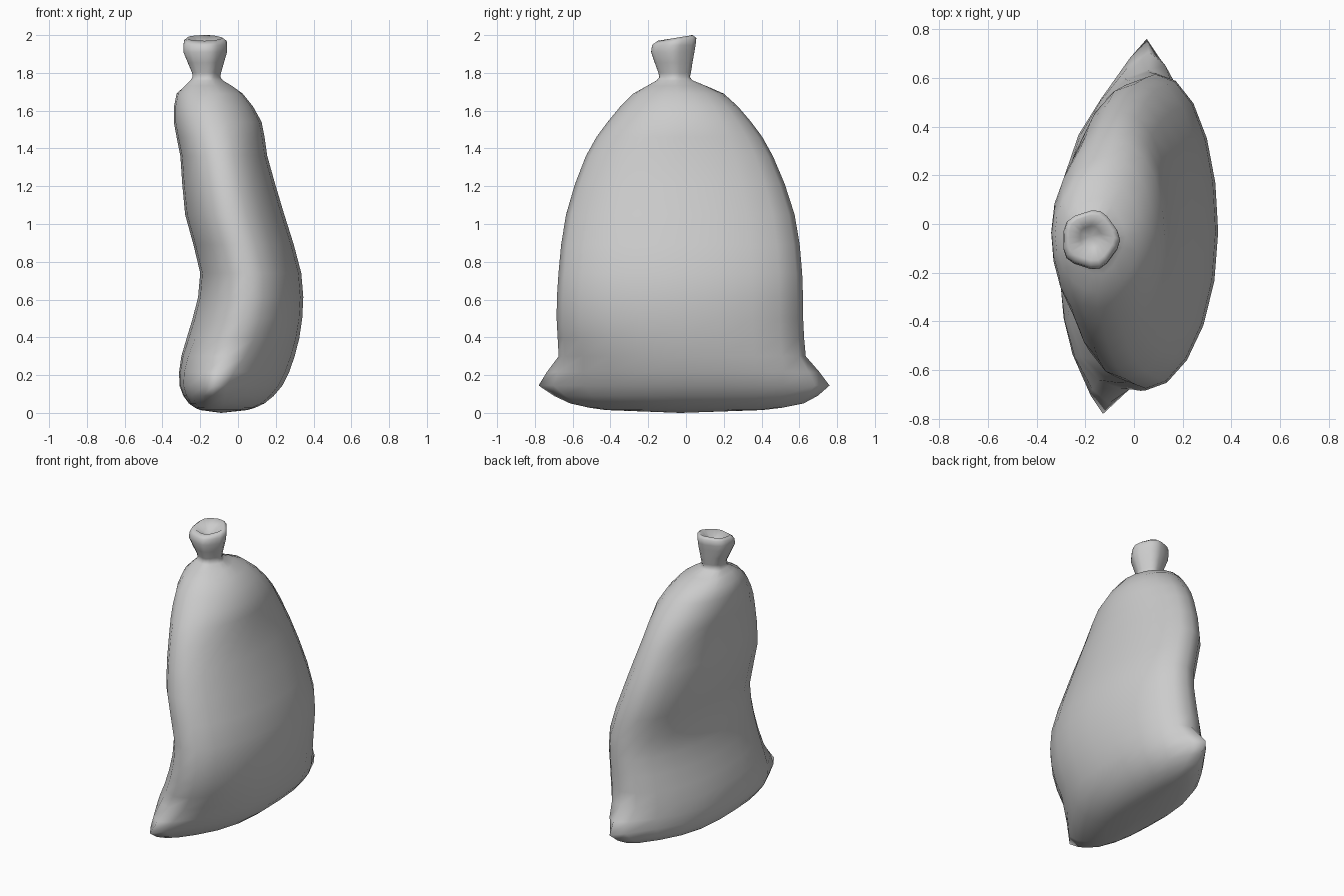
import bpy, bmesh, math

if "Cube" in bpy.data.objects:
    bpy.data.objects.remove(bpy.data.objects["Cube"])

N = 20
# side and front silhouettes: z, x min, x max, y min, y max
KEYS = [
    (0.015, -0.20, 0.05, -0.40, 0.38),
    (0.05, -0.26, 0.14, -0.56, 0.57),
    (0.145, -0.31, 0.235, -0.65, 0.63),
    (0.30, -0.30, 0.30, -0.67, 0.63),
    (0.50, -0.24, 0.34, -0.685, 0.62),
    (0.74, -0.20, 0.335, -0.675, 0.615),
    (1.05, -0.28, 0.245, -0.635, 0.575),
    (1.36, -0.305, 0.155, -0.53, 0.46),
    (1.54, -0.34, 0.125, -0.415, 0.345),
    (1.69, -0.325, 0.025, -0.28, 0.20),
    (1.76, -0.26, -0.08, -0.16, 0.04),
    (1.80, -0.25, -0.09, -0.15, 0.03),
    (1.91, -0.30, -0.058, -0.19, 0.05),
    (1.97, -0.295, -0.06, -0.175, 0.06),
]


def smooth_rings(keys):
    """Add a curved halfway ring between every two keys."""
    out = [keys[0]]
    for i in range(len(keys) - 1):
        p, a, b = keys[max(i - 1, 0)], keys[i], keys[i + 1]
        q = keys[min(i + 2, len(keys) - 1)]
        out.append([(9 * (v + w) - u - x) / 16 for u, v, w, x in zip(p, a, b, q)])
        out.append(b)
    return out


def ring_points(z, x0, x1, y0, y1):
    cx, cy, hx, hy = (x0 + x1) / 2, (y0 + y1) / 2, (x1 - x0) / 2, (y1 - y0) / 2
    pull = max(0, 1 - abs(z - 0.145) / 0.16)      # bottom corners
    shear = 0.02 + 0.07 * math.exp(-((z - 0.15) / 0.2) ** 2) if z < 1.65 else 0
    pleat = 0.09 if z > 1.7 else 0                # gathers at the tied neck
    tilt = 0.015 if z > 1.96 else 0               # slanted mouth
    pts = []
    for i in range(N):
        t = 2 * math.pi * i / N
        c, s = math.cos(t), math.sin(t)
        r = 1 - pleat * (0.5 - 0.5 * math.cos(5 * t))
        w = pull * max(0, (abs(s) - 0.75) / 0.25) ** 2
        pts.append((cx + hx * c * r * (1 - 0.45 * w) + shear * s * abs(s),
                    cy + hy * s * r + math.copysign(0.13 * w, s),
                    z + tilt * s))
    return pts


# mouth: the last ring turned inwards
rings = [ring_points(*k) for k in smooth_rings(KEYS)]
MX, MY = -0.178, -0.05
for scale, dz in ((0.82, 0.015), (0.4, -0.025)):
    rings.append([(MX + (x - MX) * scale, MY + (y - MY) * scale, z + dz)
                  for x, y, z in rings[len(KEYS) * 2 - 2]])

# sack body: lofted from the base to the gathered mouth
bm = bmesh.new()
loops = [[bm.verts.new(p) for p in r] for r in rings]
for a, b in zip(loops, loops[1:]):
    for i in range(N):
        j = (i + 1) % N
        bm.faces.new((a[i], a[j], b[j], b[i]))

# closed base and sunken mouth
for loop, co in ((loops[0], (-0.09, -0.03, 0)), (loops[-1], (MX, MY, 1.93))):
    v = bm.verts.new(co)
    for i in range(N):
        bm.faces.new((loop[i], loop[(i + 1) % N], v))
bmesh.ops.recalc_face_normals(bm, faces=bm.faces)

mesh = bpy.data.meshes.new("tied_sack")
bm.to_mesh(mesh)
bm.free()
sack = bpy.data.objects.new("tied_sack", mesh)
bpy.context.collection.objects.link(sack)
for p in mesh.polygons:
    p.use_smooth = True
